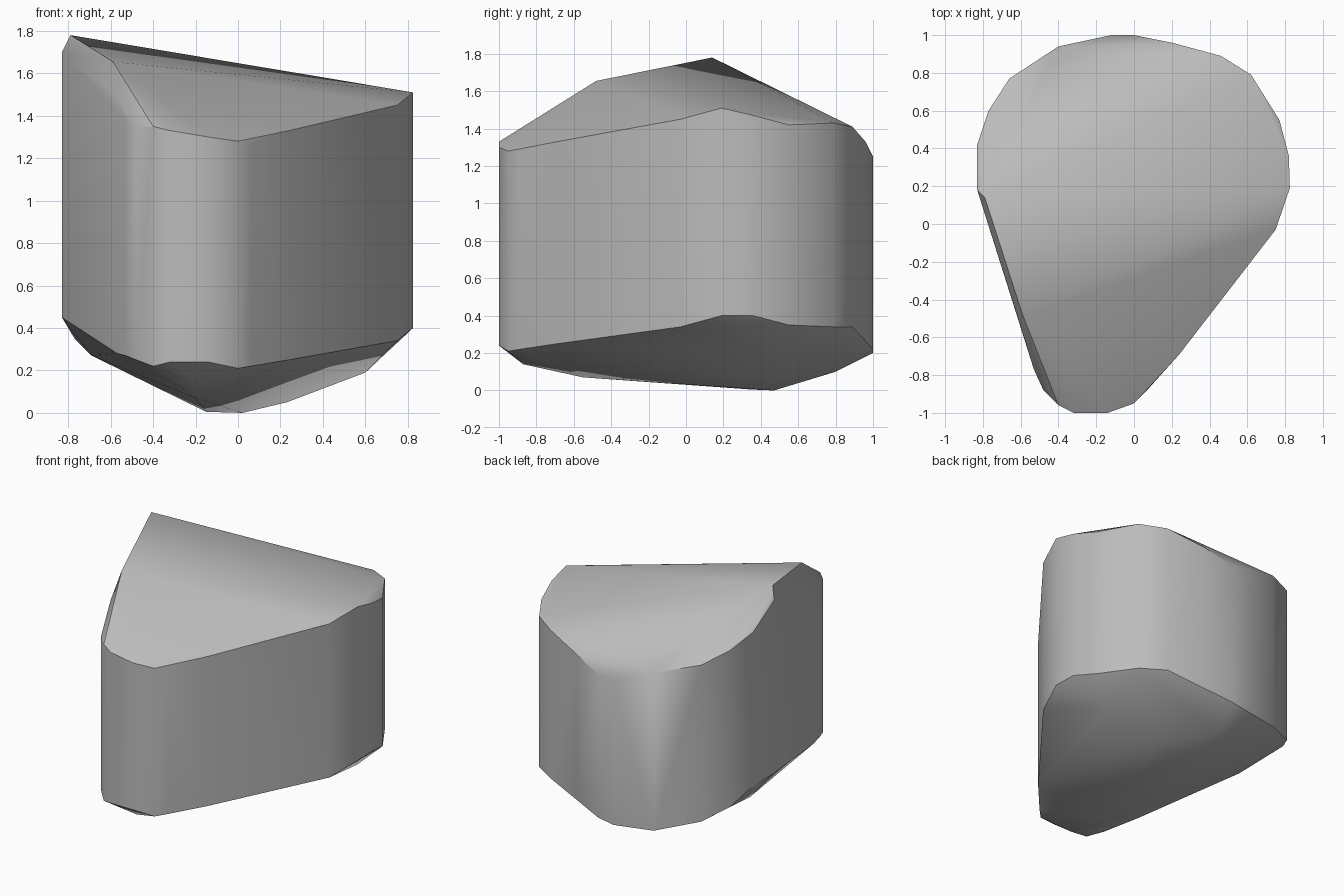
import bpy
import bmesh
import math

default_cube = bpy.data.objects.get("Cube")
if default_cube:
    bpy.data.objects.remove(default_cube, do_unlink=True)


def make_material(name, colour):
    material = bpy.data.materials.new(name)
    material.use_nodes = True
    material.diffuse_color = colour
    shader = material.node_tree.nodes["Principled BSDF"]
    shader.inputs["Base Color"].default_value = colour
    shader.inputs["Roughness"].default_value = 0.9
    return material


def make_faceted_solid(name, points, material, sharp_angle):
    """Wrap a skin around the corner points and shade its soft edges smooth."""
    mesh_builder = bmesh.new()
    for point in points:
        mesh_builder.verts.new(point)
    bmesh.ops.convex_hull(mesh_builder, input=mesh_builder.verts[:])
    # drop corners that the skin swallowed
    loose = [vert for vert in mesh_builder.verts if not vert.link_faces]
    bmesh.ops.delete(mesh_builder, geom=loose, context="VERTS")
    bmesh.ops.recalc_face_normals(mesh_builder, faces=mesh_builder.faces[:])
    mesh = bpy.data.meshes.new(name)
    mesh_builder.to_mesh(mesh)
    mesh_builder.free()
    mesh.materials.append(material)

    solid = bpy.data.objects.new(name, mesh)
    bpy.context.collection.objects.link(solid)
    bpy.ops.object.select_all(action="DESELECT")
    solid.select_set(True)
    bpy.context.view_layer.objects.active = solid
    bpy.ops.object.shade_smooth_by_angle(angle=math.radians(sharp_angle))
    return solid


# Wall outline seen from above, each with its lower and upper rim height
front_wall = [
    (-.4, -.96, .22, 1.35), (-.32, -1, .24, 1.33), (-.14, -1, .24, 1.3),
    (0, -.95, .21, 1.28), (.06, -.89, .22, 1.27), (.24, -.69, .25, 1.33),
    (.75, -.03, .34, 1.45), (.825, .19, .4, 1.51),
]
back_wall = [
    (.82, .36, .4, 1.47), (.77, .55, .35, 1.42), (.62, .79, .34, 1.43),
    (.46, .89, .34, 1.41), (.2, .96, .3, 1.33), (0, 1, .22, 1.25),
    (-.12, 1, .2, 1.24), (-.4, .94, .21, 1.35), (-.66, .77, .28, 1.41),
]
side_wall = [
    (-.77, .6, .35, 1.48), (-.83, .42, .45, 1.56), (-.83, .18, .45, 1.7),
    (-.57, -.64, .28, 1.5), (-.53, -.77, .27, 1.38), (-.48, -.88, .25, 1.35),
]

# Peak and shoulder of the sloping top
crown = [(-.79, .14, 1.78), (-.59, -.48, 1.655)]

# Blunt keel underneath
keel = [
    (-.15, .35, .005), (.02, .47, 0), (.23, .5, .05), (.6, .5, .19),
    (-.2, -.55, .07), (-.2, -.87, .14), (-.05, .8, .1), (-.69, .25, .27),
]

corners = crown + keel
for x, y, lower, upper in front_wall + back_wall + side_wall:
    corners += [(x, y, lower), (x, y, upper)]

stone_grey = make_material("stone grey", (.5, .5, .5, 1))
make_faceted_solid("rock", corners, stone_grey, sharp_angle=30)
